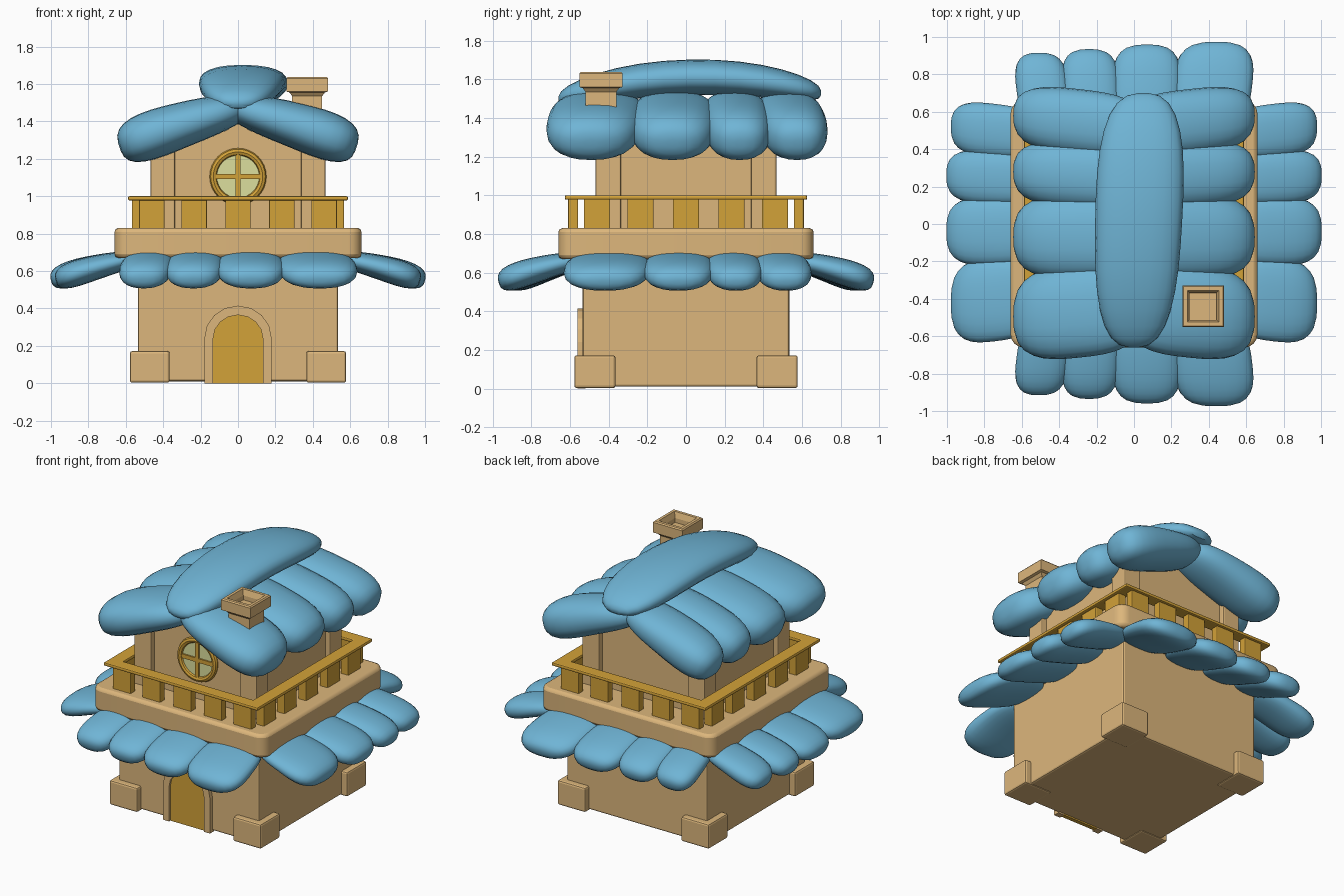
import bpy, bmesh, math
from mathutils import Vector

if "Cube" in bpy.data.objects:
    bpy.data.objects.remove(bpy.data.objects["Cube"])


def mat(name, c):
    m = bpy.data.materials.new(name)
    m.diffuse_color = (*c, 1)
    m.use_nodes = True
    m.node_tree.nodes["Principled BSDF"].inputs["Base Color"].default_value = m.diffuse_color
    return m


TAN = mat("sandstone", (0.72, 0.47, 0.20))
GOLD = mat("golden_wood", (0.65, 0.36, 0.04))
BLUE = mat("blue_roof", (0.16, 0.46, 0.67))
PANE = mat("pale_glass", (0.72, 0.74, 0.34))


def finish(name, bm, m, bevel=0.0, smooth=False):
    bmesh.ops.recalc_face_normals(bm, faces=bm.faces)
    me = bpy.data.meshes.new(name)
    bm.to_mesh(me)
    bm.free()
    ob = bpy.data.objects.new(name, me)
    bpy.context.collection.objects.link(ob)
    me.materials.append(m)
    if bevel:
        b = ob.modifiers.new("bevel", 'BEVEL')
        b.width, b.segments, b.limit_method = bevel, 2, 'ANGLE'
    if smooth:
        bpy.ops.object.select_all(action='DESELECT')
        ob.select_set(True)
        bpy.context.view_layer.objects.active = ob
        bpy.ops.object.shade_smooth_by_angle(angle=math.radians(40))
    return ob


def rings_to_bm(rings):
    bm = bmesh.new()
    vs = [[bm.verts.new(p) for p in r] for r in rings]
    n = len(rings[0])
    for a, b in zip(vs, vs[1:]):
        for i in range(n):
            bm.faces.new((a[i], a[(i + 1) % n], b[(i + 1) % n], b[i]))
    bm.faces.new(vs[0])
    bm.faces.new(vs[-1])
    return bm


def box(name, x0, x1, y0, y1, z0, z1, m, bevel=0.008):
    sq = [(x0, y0), (x1, y0), (x1, y1), (x0, y1)]
    return finish(name, rings_to_bm([[(x, y, z) for x, y in sq] for z in (z0, z1)]), m, bevel)


def prism_y(name, pts, y0, y1, m, bevel=0.0):
    return finish(name, rings_to_bm([[(x, y, z) for x, z in pts] for y in (y0, y1)]), m, bevel)


def pad(name, c0, c1, v0, v1, w, b, place, bow=0.0, p=3.0):
    """Puffy cushion from c0 to c1 (distance, height); v, w, b = side offset, half width, half thickness."""
    c0, c1 = Vector(c0), Vector(c1)
    d = c1 - c0
    nrm = Vector((-d.y, d.x)).normalized()
    steps, n, rings = 16, 24, []
    for k in range(steps + 1):
        t = 0.5 - 0.4995 * math.cos(math.pi * k / steps)
        f = (1 - abs(2 * t - 1) ** p) ** (1 / p)
        c = c0 + d * t + nrm * bow * 4 * t * (1 - t)
        wt = (w[0] + (w[1] - w[0]) * t) * f
        bt = (b[0] + (b[1] - b[0]) * t) * f
        vc = v0 + (v1 - v0) * t
        ring = []
        for i in range(n):
            a = 2 * math.pi * i / n
            ca, sa = math.cos(a), math.sin(a)
            q = c + nrm * bt * math.copysign(abs(sa) ** 0.85, sa)
            ring.append(place(q.x, vc + wt * math.copysign(abs(ca) ** 0.85, ca), q.y))
        rings.append(ring)
    return finish(name, rings_to_bm(rings), BLUE, smooth=True)


# lower walls and corner stones
box("lower_walls", -.535, .535, -.535, .535, .01, .70, TAN, .012)
for sx in (-1, 1):
    for sy in (-1, 1):
        xs, ys = sorted((sx * .365, sx * .578)), sorted((sy * .365, sy * .578))
        box("corner_stone", *xs, *ys, .003, .172, TAN, .012)


# arched door with its stone frame
def arch(hw, spring, rise, n=8):
    return [(hw, 0)] + [(hw * math.cos(math.pi * i / n), spring + rise * math.sin(math.pi * i / n))
                        for i in range(n + 1)] + [(-hw, 0)]


prism_y("door_frame", arch(.18, .24, .175) + arch(.133, .24, .125)[::-1], -.562, -.52, TAN)
prism_y("door", arch(.135, .24, .127), -.547, -.52, GOLD)

# balcony slab with rounded corners
R, H = .07, .66
plan = []
for q, (cx, cy) in enumerate([(1, 1), (-1, 1), (-1, -1), (1, -1)]):
    for i in range(5):
        a = math.pi / 2 * (q + i / 4)
        plan.append((cx * (H - R) + R * math.cos(a), cy * (H - R) + R * math.sin(a)))
finish("balcony_slab", rings_to_bm([[(x, y, z) for x, y in plan] for z in (.67, .83)]), TAN, .02, True)

# balcony posts and hand rail
for s in (-1, 1):
    for c in (-.46, -.235, 0, .235, .46):
        y = sorted((s * .558, s * .61))
        box("railing_post", c - .068, c + .068, *y, .825, .985, GOLD, .005)
        x = sorted((s * .508, s * .567))
        box("railing_post", *x, c - .068, c + .068, .825, .985, GOLD, .005)
    box("hand_rail", -.588, .588, *sorted((s * .54, s * .627)), .977, 1.0, GOLD, .008)
    box("hand_rail", *sorted((s * .495, s * .588)), -.6, .6, .977, 1.0, GOLD, .008)

# upper storey: gabled walls and corner pillars
prism_y("upper_walls", [(-.43, .82), (.43, .82), (.43, 1.27), (0, 1.43), (-.43, 1.27)], -.43, .43, TAN)
for sx in (-1, 1):
    for sy in (-1, 1):
        xs, ys = sorted((sx * .337, sx * .467)), sorted((sy * .337, sy * .467))
        box("corner_pillar", *xs, *ys, .82, 1.30, TAN)

# round window
bpy.ops.mesh.primitive_torus_add(location=(0, -.438, 1.105), rotation=(math.pi / 2, 0, 0),
                                 major_radius=.132, minor_radius=.02, major_segments=32, minor_segments=8)
bpy.context.object.name = "window_frame"
bpy.context.object.data.materials.append(GOLD)
bpy.ops.object.shade_smooth_by_angle()
bpy.ops.mesh.primitive_cylinder_add(vertices=32, radius=.13, depth=.02, location=(0, -.431, 1.105),
                                    rotation=(math.pi / 2, 0, 0))
bpy.context.object.name = "window_pane"
bpy.context.object.data.materials.append(PANE)
box("window_bar_upright", -.014, .014, -.451, -.43, .98, 1.23, GOLD, 0)
box("window_bar_cross", -.125, .125, -.451, -.43, 1.091, 1.119, GOLD, 0)

# lower skirt roof: four cushions on every side
front = [-.655, -.38, -.10, .24, .66]
reach = [.91, .93, .955, .97]
side = [-.655, -.21, .13, .39, .67]
side_reach = [.975, 1.0, 1.0, .975]
for s in (-1, 1):
    for i in range(4):
        for bounds, out, place in (
                (front, reach[i], lambda d, v, z: (v, s * d, z)),
                (side, side_reach[i], lambda d, v, z: (s * d, v, z))):
            lo, hi = bounds[i], bounds[i + 1]
            lo -= .02 if i else 0
            hi += .02 if i < 3 else 0
            c, w = (lo + hi) / 2, (hi - lo) / 2
            pad("skirt_roof_cushion", (.50, .675), (out, .55), c * .92, c,
                (w * .9, w), (.045, .082), place, bow=.012)

# main roof: four cushions on each slope
slope = [-.75, -.27, .13, .43, .76]
for s in (-1, 1):
    for i in range(4):
        lo = slope[i] - (.03 if i else 0)
        hi = slope[i + 1] + (.03 if i < 3 else 0)
        c, w = (lo + hi) / 2, (hi - lo) / 2
        pad("main_roof_cushion", (-.06, 1.485), (.635, 1.265), c * .88, c,
            (w * .95, w), (.09, .15), lambda d, v, z: (s * d, v, z), bow=.01)

# ridge cushion
pad("ridge_cushion", (-.66, 1.50), (.70, 1.53), .0, .05, (.22, .245), (.092, .092),
    lambda d, v, z: (v, d, z), bow=.095, p=2.8)

# chimney with hollow flared cap
prof = [(.08, 1.38), (.08, 1.535), (.095, 1.555), (.112, 1.56), (.112, 1.63), (.105, 1.638),
        (.085, 1.638), (.072, 1.60), (.072, 1.57)]
finish("chimney", rings_to_bm([[(.37 + a * h, -.44 + b * h, z)
       for a, b in ((-1, -1), (1, -1), (1, 1), (-1, 1))] for h, z in prof]), TAN)
